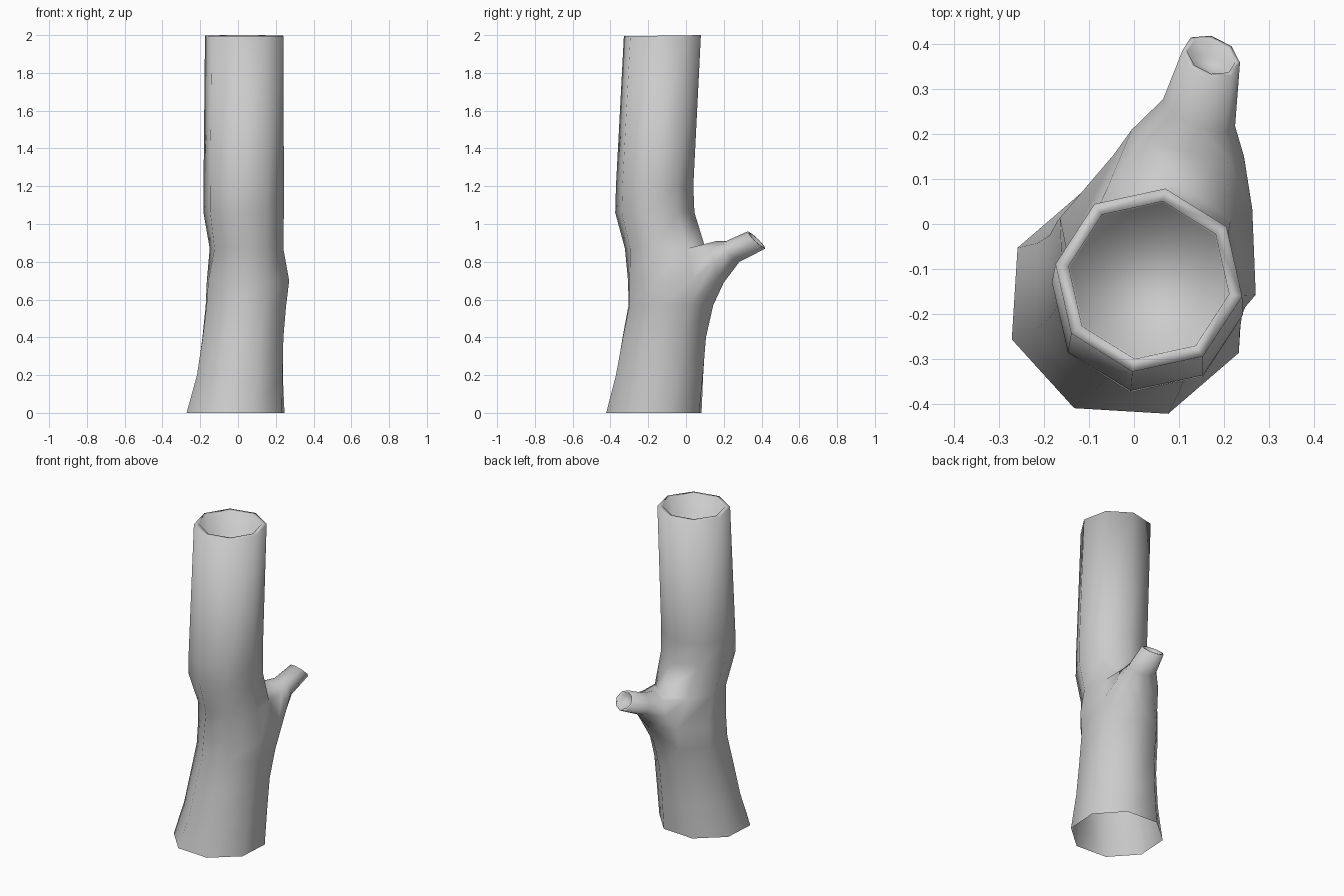
import bpy, bmesh
from math import cos, sin, radians
from mathutils import Vector

if "Cube" in bpy.data.objects:
    bpy.data.objects.remove(bpy.data.objects["Cube"])

N = 8
bm = bmesh.new()


def ring(center, u, v, base=0):
    """Eight points on an ellipse spanned by u and v."""
    c, u, v = Vector(center), Vector(u), Vector(v)
    return [bm.verts.new(c + u * cos(radians(base + 45 * k)) + v * sin(radians(base + 45 * k)))
            for k in range(N)]


def bridge(a, b, skip=()):
    for k in range(N):
        if k not in skip:
            j = (k + 1) % N
            bm.faces.new((a[k], a[j], b[j], b[k]))


def hollow_end(last, center, u, v, base, inset, drop, taper):
    """Rim folded inwards to a sunken floor."""
    u, v = Vector(u) * inset, Vector(v) * inset
    rim = ring(center, u, v, base)
    floor = ring(Vector(center) + Vector(drop), u * taper, v * taper, base)
    bridge(last, rim)
    bridge(rim, floor)
    bm.faces.new(floor)


# trunk sections: z, centre x, centre y, radius x, radius y, twist
sections = [
    (0.00, -0.013, -0.170, 0.274, 0.267, 64),
    (0.20, 0.010, -0.140, 0.245, 0.249, 67),
    (0.40, 0.026, -0.115, 0.231, 0.238, 68),
    (0.57, 0.042, -0.080, 0.228, 0.240, 69),
    (0.70, 0.053, -0.072, 0.232, 0.250, 70),
    (0.87, 0.045, -0.110, 0.200, 0.219, 77),
    (1.06, 0.030, -0.165, 0.216, 0.213, 80),
    (1.20, 0.030, -0.166, 0.216, 0.208, 80),
    (1.997, 0.033, -0.125, 0.211, 0.207, 80),
]
trunk = [ring((x, y, z), (rx, 0, 0), (0, ry, 0.003 if z > 1.9 else 0), t)
         for z, x, y, rx, ry, t in sections]
for i in range(len(trunk) - 1):
    # leave a two by two opening where the branch grows out
    bridge(trunk[i], trunk[i + 1], skip=(7, 0) if i in (3, 4) else ())
hollow_end(trunk[-1], (0.033, -0.125, 1.997), (0.211, 0, 0), (0, 0.207, 0.003), 80,
           0.86, (0, 0, -0.14), 0.98)

# branch stub grown from the opening
lo, mid, hi = trunk[3:6]
loop = [mid[7], hi[7], hi[0], hi[1], mid[1], lo[1], lo[0], lo[7]]
stub = [
    ((0.120, 0.180, 0.800), (0.125, -0.03, 0), (0, -0.020, 0.110)),
    ((0.145, 0.248, 0.855), (0.080, -0.03, 0), (0, -0.035, 0.055)),
    ((0.172, 0.373, 0.915), (0.064, -0.014, 0), (0, -0.046, 0.046)),
]
for c, u, v in stub:
    nxt = ring(c, u, v)
    bridge(loop, nxt)
    loop = nxt
hollow_end(loop, *stub[-1], 0, 0.84, (-0.006, -0.030, -0.014), 0.9)

bmesh.ops.recalc_face_normals(bm, faces=bm.faces[:])
for f in bm.faces:
    f.smooth = True
mesh = bpy.data.meshes.new("tree_trunk")
bm.to_mesh(mesh)
bm.free()
bpy.context.collection.objects.link(bpy.data.objects.new("tree_trunk", mesh))
